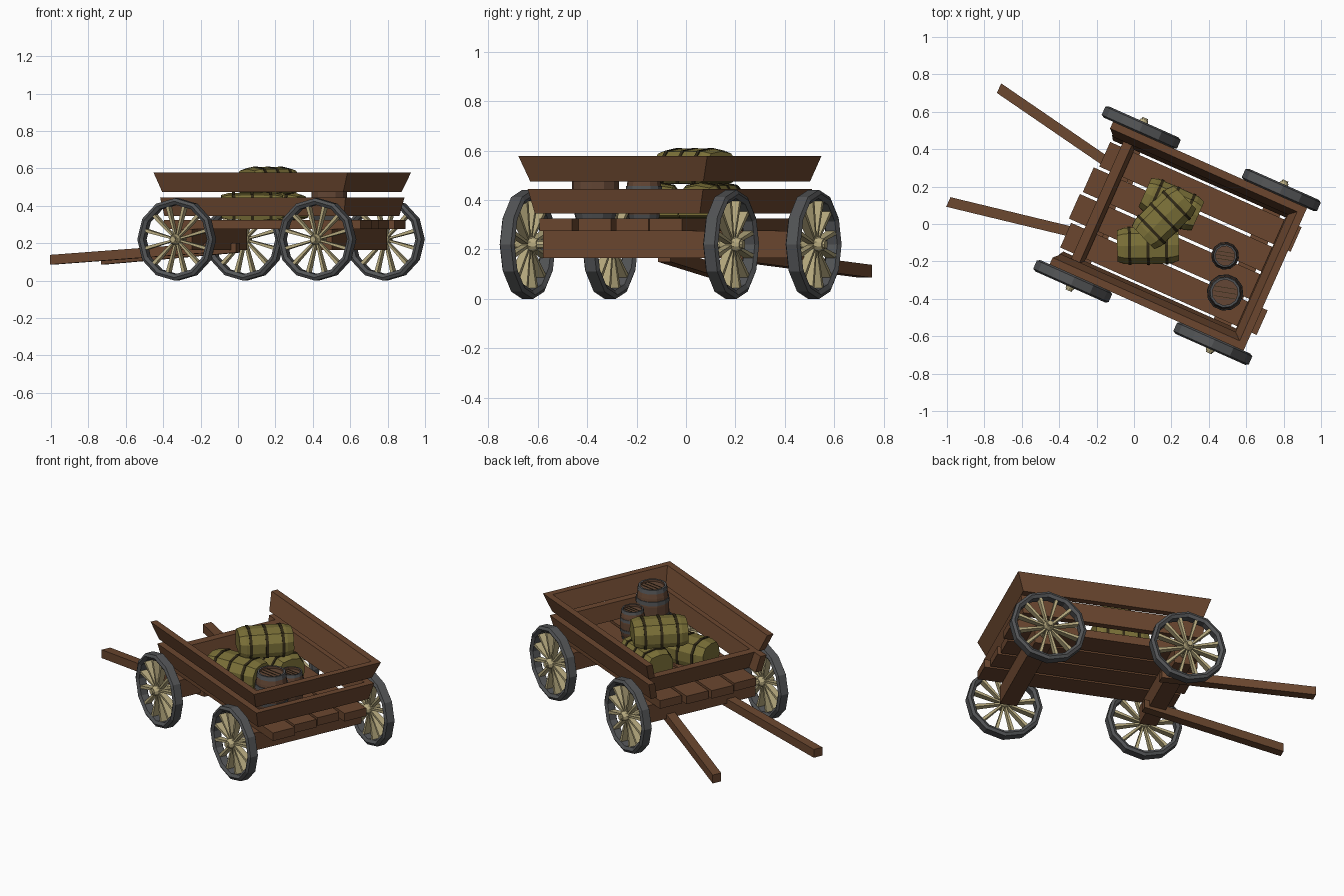
import bpy, bmesh, math
from mathutils import Matrix, Vector

if "Cube" in bpy.data.objects:
    bpy.data.objects.remove(bpy.data.objects["Cube"])

def mat(name, c):
    m = bpy.data.materials.new(name)
    m.diffuse_color = (*c, 1)
    m.use_nodes = True
    m.node_tree.nodes["Principled BSDF"].inputs["Base Color"].default_value = m.diffuse_color
    return m

WOOD = mat("brown wood", (0.145, 0.062, 0.028))
CASK = mat("barrel wood", (0.125, 0.062, 0.035))
IRON = mat("grey iron", (0.085, 0.088, 0.092))
PALE = mat("pale wood", (0.47, 0.40, 0.21))
CLOTH = mat("olive cloth", (0.20, 0.165, 0.04))
STRAP = mat("dark strap", (0.03, 0.022, 0.008))

# Cart axes: u along the cart (shafts at -u), v across it
CART = Matrix.Translation((0.23, -0.062, 0)) @ Matrix.Rotation(math.radians(-24), 4, 'Z')

def finish(bm, name, material, matrix):
    bmesh.ops.recalc_face_normals(bm, faces=bm.faces)
    bm.transform(matrix)
    me = bpy.data.meshes.new(name)
    bm.to_mesh(me)
    bm.free()
    me.materials.append(material)
    ob = bpy.data.objects.new(name, me)
    bpy.context.collection.objects.link(ob)
    return ob

def skin(bm, sections, closed=False):
    """Join a list of equal point rings; cap the ends unless closed."""
    rings = [[bm.verts.new(p) for p in s] for s in sections]
    n = len(rings[0])
    last = len(rings) if closed else len(rings) - 1
    for i in range(last):
        a, b = rings[i], rings[(i + 1) % len(rings)]
        for j in range(n):
            k = (j + 1) % n
            bm.faces.new((a[j], a[k], b[k], b[j]))
    if not closed:
        bm.faces.new(rings[0])
        bm.faces.new(rings[-1])

def loft(name, sections, material, matrix=CART, closed=False):
    bm = bmesh.new()
    skin(bm, sections, closed)
    return finish(bm, name, material, matrix)

def quad(u0, u1, v0, v1, z):
    return [(u0, v0, z), (u1, v0, z), (u1, v1, z), (u0, v1, z)]

def box(name, u0, u1, v0, v1, z0, z1, material=WOOD):
    return loft(name, [quad(u0, u1, v0, v1, z0), quad(u0, u1, v0, v1, z1)], material)

def lathe(profile, n):
    """Rings of (radius, height) points around z."""
    return [[(r * math.cos(2 * math.pi * i / n), r * math.sin(2 * math.pi * i / n), z)
             for i in range(n)] for r, z in profile]

# Floor planks of uneven length
for i, (a, b) in enumerate([(-0.545, 0.605), (-0.565, 0.575), (-0.555, 0.56), (-0.53, 0.59)]):
    v = -0.24 + 0.16 * i
    box("floor_plank", a, b, v - 0.072, v + 0.072, 0.275, 0.325)

# Flared side boards, two courses: (z0, z1, v bottom, v top, u bottom, u top)
T = 0.04
for name, z0, z1, v0, v1, u0, u1 in [("lower", 0.345, 0.445, 0.365, 0.388, 0.53, 0.55),
                                     ("upper", 0.475, 0.578, 0.383, 0.418, 0.535, 0.575)]:
    for s in (-1, 1):
        lo, hi = sorted((s * v0, s * (v0 - T))), sorted((s * v1, s * (v1 - T)))
        loft(name + "_side_board", [quad(-u0 + 0.01, u0, *lo, z0),
                                    quad(-u1 + 0.015, u1, *hi, z1)], WOOD)
    loft(name + "_tail_board", [quad(u0 - T, u0, -v0 + T, v0 - T, z0),
                                quad(u1 - T, u1, -v1 + T, v1 - T, z1)], WOOD)
# Front end has a low board only
loft("front_board", [quad(-0.445, -0.395, -0.326, 0.326, 0.345),
                     quad(-0.467, -0.417, -0.349, 0.349, 0.445)], WOOD)

# Axle beams, axles
for s in (-1, 1):
    u = 0.41 * s
    box("axle_beam", u - 0.05, u + 0.05, -0.36, 0.36, 0.165, 0.275)
    loft("axle", lathe([(0.017, -0.505), (0.017, 0.505)], 8), PALE,
         CART @ Matrix.Translation((u, 0, 0.2205)) @ Matrix.Rotation(math.pi / 2, 4, 'X'))

# Splayed pulling shafts
for s in (-1, 1):
    def end(u, v, z):
        return [(u, s * v + a, z + b) for a, b in
                [(-0.028, -0.026), (0.028, -0.026), (0.028, 0.026), (-0.028, 0.026)]]
    loft("shaft", [end(-0.33, 0.175, 0.176), end(-1.19, 0.333, 0.112)], WOOD)

# Wheels: iron tyre, pale spokes and hub
RIM = [(0.186, -0.022), (0.204, -0.033), (0.2205, -0.024),
       (0.2205, 0.024), (0.204, 0.033), (0.186, 0.022)]
for su in (-1, 1):
    for sv in (-1, 1):
        M = (CART @ Matrix.Translation((su * 0.41, sv * 0.45, 0.2205))
             @ Matrix.Rotation(math.pi / 2, 4, 'X') @ Matrix.Rotation(math.pi / 2, 4, 'Z'))
        loft("wheel_rim", lathe(RIM, 12), IRON, M, closed=True)
        loft("wheel_hub", lathe([(0.022, -0.045), (0.03, -0.025),
                                 (0.03, 0.025), (0.022, 0.045)], 10), PALE, M)
        bm = bmesh.new()
        for i in range(12):
            R = Matrix.Rotation(math.radians(30 * i + 15), 3, 'Z')
            skin(bm, [[R @ Vector((r, t * w, d * h)) for t, d in
                       [(-1, -1), (1, -1), (1, 1), (-1, 1)]]
                      for r, w, h in [(0.02, 0.005, 0.014), (0.188, 0.009, 0.021)]])
        finish(bm, "wheel_spokes", PALE, M)

# Cloth bales with straps
def bale(x, y, z, angle, L, W, H):
    M = Matrix.Translation((x, y, z)) @ Matrix.Rotation(math.radians(angle), 4, 'Z')
    shape = [(-0.46, 0), (0.46, 0), (0.5, 0.2), (0.49, 0.6), (0.33, 0.92),
             (0, 1), (-0.33, 0.92), (-0.49, 0.6), (-0.5, 0.2)]
    def ring(px, k, grow=0.0):
        return [(px, a * (W * k + 2 * grow), (b - 0.5) * (H * k + 2 * grow) + H / 2)
                for a, b in shape]
    loft("bale", [ring(-L / 2, 0.84), ring(-L * 0.38, 0.98), ring(0, 1.0),
                  ring(L * 0.38, 0.98), ring(L / 2, 0.84)], CLOTH, M)
    for px in (-0.3 * L, 0, 0.3 * L):
        loft("bale_strap", [ring(px - 0.008, 1.0, 0.003), ring(px + 0.008, 1.0, 0.003)], STRAP, M)

bale(0.075, -0.115, 0.325, 1, 0.33, 0.20, 0.145)
bale(0.20, 0.105, 0.325, -24, 0.31, 0.20, 0.145)
bale(0.16, 0.035, 0.468, 44, 0.31, 0.205, 0.14)

# Barrels with iron hoops and a recessed lid
def barrel(x, y, R, H):
    M = Matrix.Translation((x, y, 0.325)) @ Matrix.Rotation(math.radians(-9), 4, 'Z')
    def rad(t):
        return R * (0.97 - 0.19 * (2 * t - 1) ** 2)
    ts = (0, 0.2, 0.4, 0.6, 0.8, 1)
    body = [(rad(t), t * H) for t in ts]
    loft("barrel", lathe(body + [(rad(1) * 0.88, H), (rad(1) * 0.88, H - 0.012)], 12), CASK, M)
    for a, b in ((0.0, 0.09), (0.27, 0.36), (0.64, 0.73), (0.91, 1.0)):
        g = 0.03 * R
        loft("barrel_hoop", lathe([(rad(a) + g, a * H), (rad(b) + g, b * H + 0.001),
                                   (rad(b) * 0.9, b * H + 0.001), (rad(a) * 0.9, a * H)], 12),
             IRON, M, closed=True)
    # dark joints between the lid boards
    for k in (-0.33, 0, 0.33):
        h = rad(1) * 0.8 * math.sqrt(1 - k * k)
        yy = k * rad(1)
        loft("lid_joint", [quad(-h, h, yy - 0.0015, yy + 0.0015, H - 0.013),
                           quad(-h, h, yy - 0.0015, yy + 0.0015, H - 0.010)], STRAP, M)

barrel(0.487, -0.366, 0.10, 0.252)
barrel(0.487, -0.17, 0.076, 0.18)
